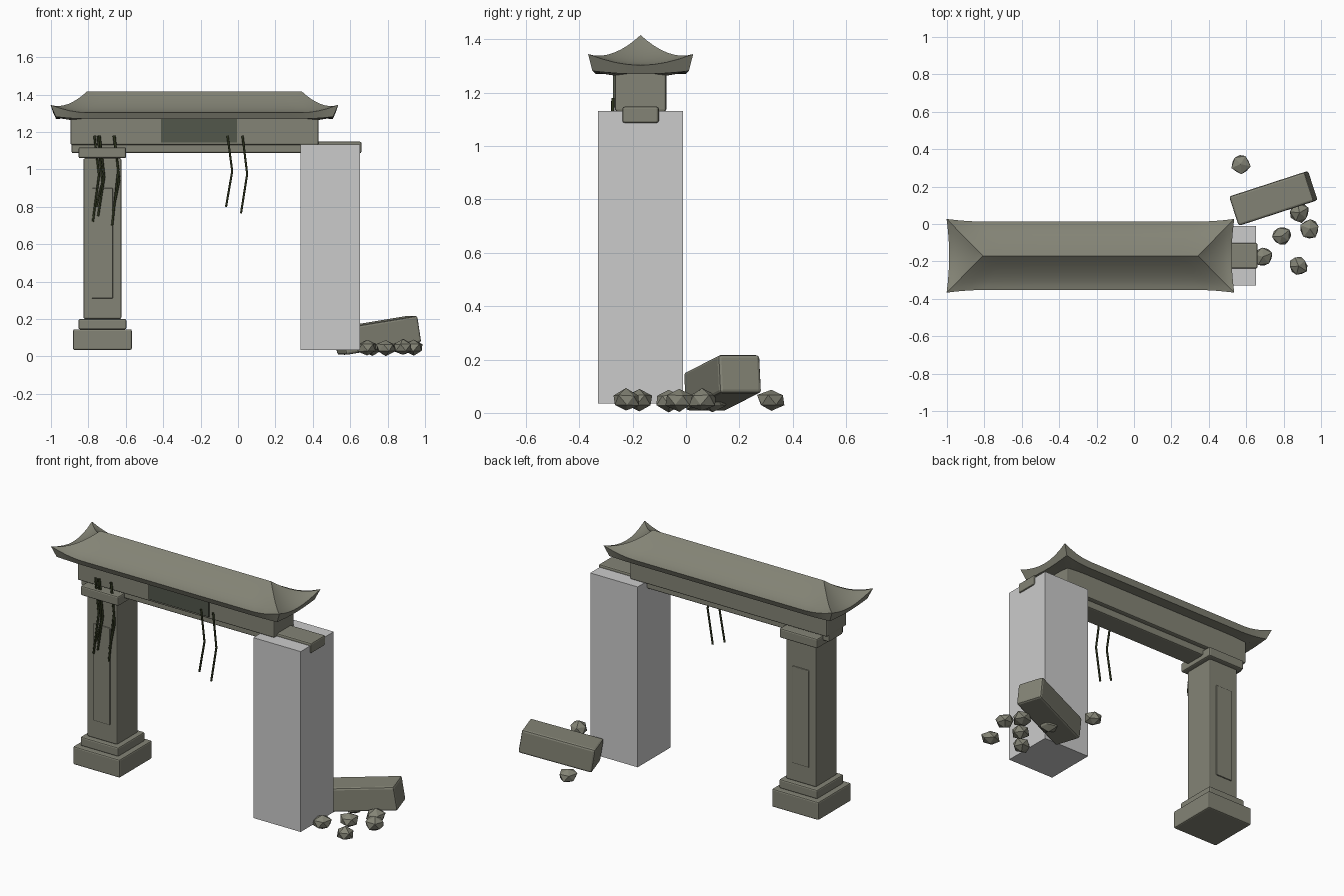
import bpy, bmesh, random
from math import radians
from mathutils import Vector

random.seed(4)
start_cube = bpy.data.objects.get("Cube")
if start_cube:
    bpy.data.objects.remove(start_cube, do_unlink=True)

GATE_Y = -0.17      # centre line of the gate
PILLAR_X = -0.725


def material(name, rgb):
    m = bpy.data.materials.new(name)
    m.use_nodes = True
    col = (*rgb, 1)
    m.diffuse_color = col
    m.node_tree.nodes["Principled BSDF"].inputs["Base Color"].default_value = col
    return m


stone = material("weathered stone", (0.23, 0.23, 0.18))
plaque = material("dark green plaque", (0.085, 0.095, 0.07))
vine_green = material("dark vine", (0.025, 0.032, 0.012))
plain_grey = material("plain grey", (0.6, 0.6, 0.6))


def finish(name, bm, mat):
    bmesh.ops.recalc_face_normals(bm, faces=bm.faces)
    me = bpy.data.meshes.new(name)
    bm.to_mesh(me)
    bm.free()
    me.materials.append(mat)
    ob = bpy.data.objects.new(name, me)
    bpy.context.collection.objects.link(ob)
    return ob


def box(name, centre, size, mat=stone, bevel=0.008, rot=(0, 0, 0)):
    bm = bmesh.new()
    bmesh.ops.create_cube(bm, size=1)
    bmesh.ops.scale(bm, vec=size, verts=bm.verts)
    ob = finish(name, bm, mat)
    ob.location = centre
    ob.rotation_euler = [radians(a) for a in rot]
    if bevel:
        mod = ob.modifiers.new("worn edges", "BEVEL")
        mod.width = bevel
        mod.segments = 2
    return ob


def block(name, x, half_y, z, **kw):
    """Box on the gate's centre line, from its x and z ranges."""
    return box(name, ((x[0] + x[1]) / 2, GATE_Y, (z[0] + z[1]) / 2),
               (x[1] - x[0], 2 * half_y, z[1] - z[0]), **kw)


# Standing pillar: plinth, collar, shaft and capital
for name, half, z in (("pillar_plinth", 0.157, (0.035, 0.145)),
                      ("pillar_collar", 0.128, (0.145, 0.2)),
                      ("pillar_shaft", 0.101, (0.2, 1.06)),
                      ("pillar_capital", 0.127, (1.06, 1.118))):
    block(name, (PILLAR_X - half, PILLAR_X + half), half, z)

# Raised panels on the front and back of the shaft
for name, side in (("front_panel", -1), ("back_panel", 1)):
    box(name, (PILLAR_X, GATE_Y + side * 0.101, 0.605), (0.112, 0.014, 0.59), bevel=0.004)

# Plain block in place of the second pillar
block("second_pillar_block", (0.333, 0.652), 0.159, (0.035, 1.132), mat=plain_grey, bevel=0)

# Beams and plaque
block("lower_beam", (-0.89, 0.66), 0.068, (1.087, 1.148))
block("upper_beam", (-0.895, 0.43), 0.096, (1.13, 1.31))
box("plaque", (-0.208, GATE_Y - 0.099, 1.21), (0.405, 0.009, 0.13), mat=plaque, bevel=0)


# Hipped roof with concave slopes and upturned corners
def side_points(a, b, fractions):
    return [a.lerp(b, f) for f in fractions]


def roof_ring(t):
    """Closed loop around the roof: t=0 is the ridge, t=1 the eaves."""
    hx, hy = 0.575 + 0.18 * t, 0.183 * t
    corners = [Vector((sx * hx, sy * hy)) for sx, sy in ((-1, -1), (1, -1), (1, 1), (-1, 1))]
    long_side = [0, .03, .06, .09, .12, .3, .5, .7, .88, .91, .94, .97]
    short_side = [i / 8 for i in range(8)]
    pts = []
    for i in range(4):
        a, b = corners[i], corners[(i + 1) % 4]
        fr = short_side if i % 2 else long_side
        for f, p in zip(fr, side_points(a, b, fr)):
            along = 0.366 if i % 2 else 1.51
            near = max(0, 1 - min(f, 1 - f) * along / 0.183) ** 2
            out = Vector((1 if p.x > 0 else -1, 1 if p.y > 0 else -1)) * 0.014 * near * t
            z = 1.303 + 0.113 * (1 - t) ** 1.6 + 0.042 * near * t ** 2
            pts.append((p + out, z, near))
    return pts


bm = bmesh.new()
rings = []
for k in range(9):
    rings.append([bm.verts.new((p.x, p.y, z)) for p, z, n in roof_ring(k / 8)])
eaves = roof_ring(1)
for inset, depth, lift in ((0.015, 0.033, 0.036), (0.09, 0.03, 0.06)):
    loop = []
    for p, z, near in eaves:
        s = Vector((1 - inset / 0.755, 1 - inset / 0.183))
        tuck = 0.012 * near
        loop.append(bm.verts.new((p.x * s.x - tuck * (1 if p.x > 0 else -1), p.y * s.y,
                                  z - depth - lift * near * (0.042 / 0.05))))
    rings.append(loop)
for a, b in zip(rings, rings[1:]):
    n = len(a)
    for i in range(n):
        j = (i + 1) % n
        bm.faces.new((a[i], b[i], b[j], a[j]))
bm.faces.new(rings[-1])
bmesh.ops.remove_doubles(bm, verts=bm.verts, dist=0.0005)
roof = finish("roof", bm, stone)
roof.location = (-0.233, GATE_Y, 0)
bpy.ops.object.select_all(action="DESELECT")
roof.select_set(True)
bpy.context.view_layer.objects.active = roof
bpy.ops.object.shade_smooth_by_angle(angle=radians(35))

# Hanging vines: x at the top, height of the bend, height of the tip
vines = [(-0.768, 0.97, 0.72), (-0.74, 0.96, 0.75), (-0.665, 1.0, 0.7),
         (-0.75, 0.93, 0.8), (-0.66, 0.94, 0.78),
         (-0.056, 0.99, 0.8), (0.024, 0.975, 0.765)]
for i, (x, bend, tip) in enumerate(vines):
    cu = bpy.data.curves.new("vine", "CURVE")
    cu.dimensions = "3D"
    cu.bevel_depth = 0.006
    cu.bevel_resolution = 1
    cu.use_fill_caps = True
    sp = cu.splines.new("POLY")
    sp.points.add(2)
    for pt, co in zip(sp.points, ((x, -0.274, 1.18), (x + 0.025, -0.278, bend),
                                  (x - 0.008, -0.28, tip))):
        pt.co = (*co, 1)
    cu.materials.append(vine_green)
    bpy.context.collection.objects.link(bpy.data.objects.new(f"vine_{i + 1}", cu))

# Fallen block and loose rubble
box("fallen_block", (0.745, 0.137, 0.113), (0.43, 0.165, 0.145), bevel=0.012, rot=(0, -9, 18))
rubble = [(0.57, 0.32), (0.885, 0.06), (0.94, -0.025), (0.79, -0.065),
          (0.69, -0.175), (0.88, -0.225), (0.72, 0.1)]
for i, (x, y) in enumerate(rubble):
    bm = bmesh.new()
    bmesh.ops.create_icosphere(bm, subdivisions=1, radius=0.056)
    for v in bm.verts:
        v.co *= random.uniform(0.88, 1.12)
        v.co.z *= 0.75
    rock = finish(f"rubble_{i + 1}", bm, stone)
    rock.location = (x, y, 0.047)
    rock.rotation_euler.z = random.uniform(0, 6)
